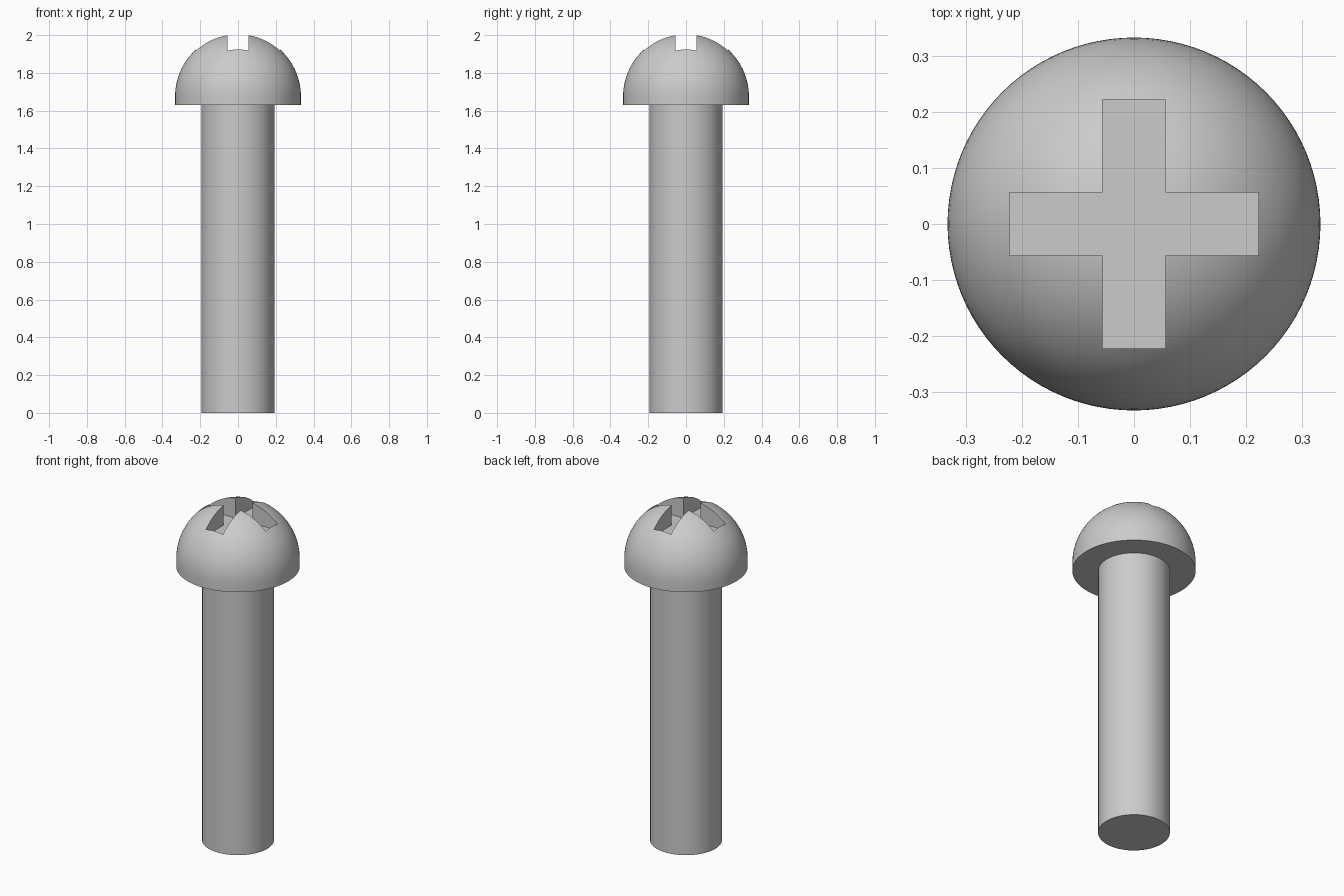
import bpy, bmesh, math
from mathutils import Matrix, Vector

cube = bpy.data.objects.get("Cube")
if cube:
    bpy.data.objects.remove(cube, do_unlink=True)

HEAD_R, SHAFT_R = 0.333, 0.194
HEAD_BASE, DOME_Z = 1.63, 1.676
SLOT_HALF, SLOT_REACH, SLOT_FLOOR = 0.056, 0.222, 1.88

# Plain grey metal
metal = bpy.data.materials.new("grey metal")
metal.use_nodes = True
grey = (0.6, 0.6, 0.6, 1)
metal.diffuse_color = grey
metal.node_tree.nodes["Principled BSDF"].inputs["Base Color"].default_value = grey


def make_object(name, bm):
    bmesh.ops.recalc_face_normals(bm, faces=bm.faces)
    mesh = bpy.data.meshes.new(name)
    bm.to_mesh(mesh)
    bm.free()
    mesh.materials.append(metal)
    obj = bpy.data.objects.new(name, mesh)
    bpy.context.collection.objects.link(obj)
    return obj


def lathe(name, profile, steps):
    bm = bmesh.new()
    verts = [bm.verts.new((r, 0, z)) for r, z in profile]
    edges = [bm.edges.new(pair) for pair in zip(verts, verts[1:])]
    bmesh.ops.spin(bm, geom=verts + edges, cent=(0, 0, 0), axis=(0, 0, 1),
                   angle=math.tau, steps=steps)
    bmesh.ops.remove_doubles(bm, verts=bm.verts, dist=0.0001)
    return make_object(name, bm)


def select_only(obj):
    bpy.ops.object.select_all(action='DESELECT')
    obj.select_set(True)
    bpy.context.view_layer.objects.active = obj


# Shaft: a plain cylinder
bm = bmesh.new()
bmesh.ops.create_cone(bm, cap_ends=True, segments=48, radius1=SHAFT_R, radius2=SHAFT_R,
                      depth=HEAD_BASE, matrix=Matrix.Translation((0, 0, HEAD_BASE / 2)))
shaft = make_object("shaft", bm)

# Head: a dome on a short straight rim with a flat underside
rings = 24
dome = [(HEAD_R * math.cos(a), DOME_Z + HEAD_R * math.sin(a))
        for a in (i * math.pi / 2 / rings for i in range(rings))]
head = lathe("head", [(0, HEAD_BASE), (HEAD_R, HEAD_BASE)] + dome + [(0, DOME_Z + HEAD_R)], 96)

# Cross slot: one plus-shaped prism cut out of the dome
bm = bmesh.new()
corners = []
for quarter in range(4):
    turn = Matrix.Rotation(quarter * math.pi / 2, 3, 'Z')
    for x, y in ((SLOT_REACH, -SLOT_HALF), (SLOT_REACH, SLOT_HALF), (SLOT_HALF, SLOT_HALF)):
        corners.append(bm.verts.new(turn @ Vector((x, y, SLOT_FLOOR))))
floor = bm.faces.new(corners)
top = bmesh.ops.extrude_face_region(bm, geom=[floor], use_keep_orig=True)["geom"]
bmesh.ops.translate(bm, vec=(0, 0, 0.3),
                    verts=[v for v in top if isinstance(v, bmesh.types.BMVert)])
cutter = make_object("slot_cutter", bm)
cutter.hide_render = True

slot = head.modifiers.new("cross slot", 'BOOLEAN')
slot.operation = 'DIFFERENCE'
slot.solver = 'EXACT'
slot.object = cutter
select_only(head)
bpy.ops.object.modifier_apply(modifier=slot.name)
bpy.data.objects.remove(cutter, do_unlink=True)

# Smooth round surfaces, crisp edges
for part in (shaft, head):
    select_only(part)
    bpy.ops.object.shade_smooth_by_angle(angle=math.radians(30))
